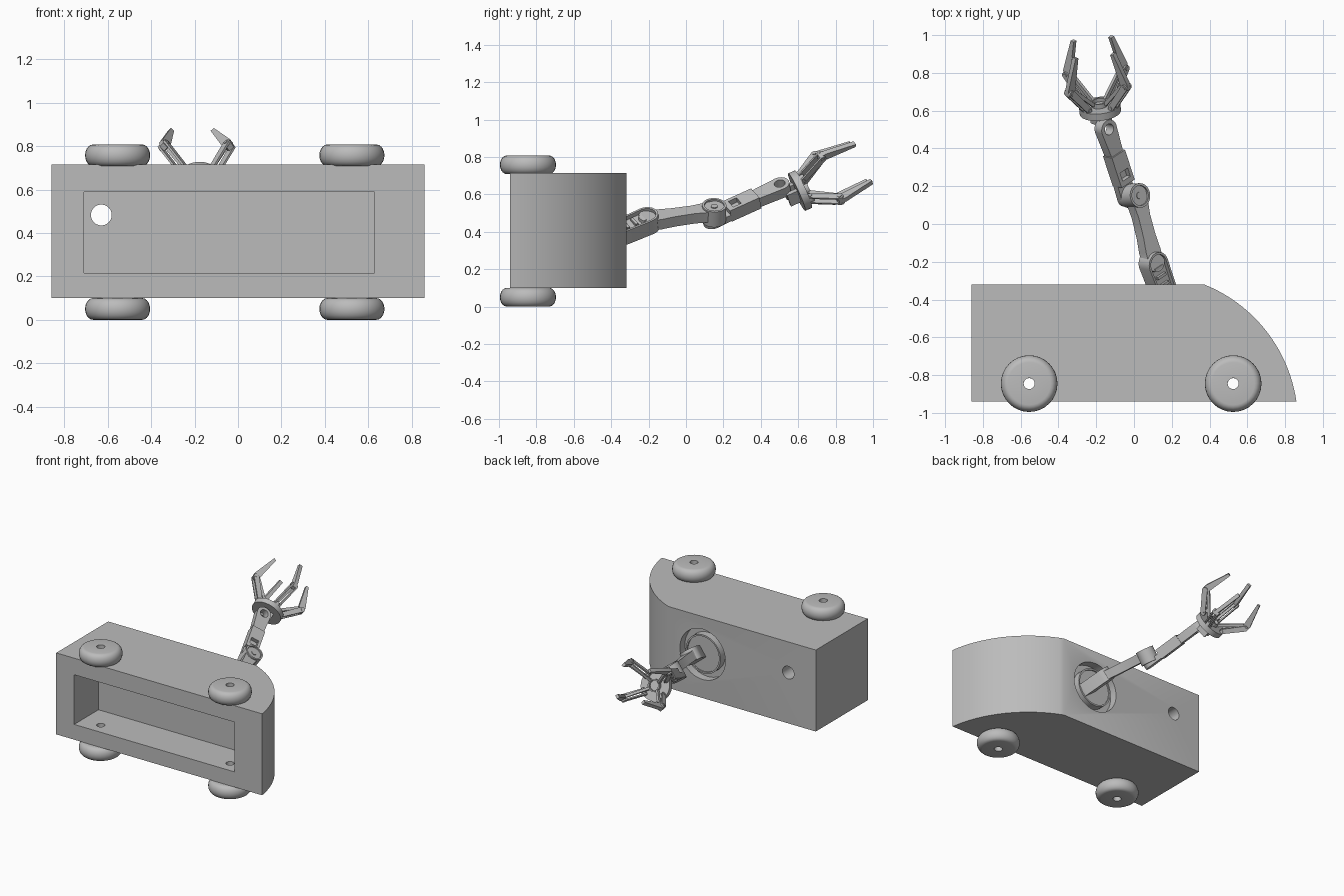
import bpy, bmesh, math
from mathutils import Vector, Matrix

cube = bpy.data.objects.get("Cube")
if cube:
    bpy.data.objects.remove(cube)

grey = bpy.data.materials.new("plain_grey")
grey.use_nodes = True
grey.diffuse_color = (0.5, 0.5, 0.5, 1)
grey.node_tree.nodes["Principled BSDF"].inputs["Base Color"].default_value = (0.5, 0.5, 0.5, 1)
parts = []


def finish(name, bm, matrix):
    bmesh.ops.recalc_face_normals(bm, faces=bm.faces)
    bmesh.ops.transform(bm, matrix=matrix, verts=bm.verts)
    mesh = bpy.data.meshes.new(name)
    bm.to_mesh(mesh)
    bm.free()
    mesh.materials.append(grey)
    obj = bpy.data.objects.new(name, mesh)
    bpy.context.collection.objects.link(obj)
    parts.append(obj)
    return obj


def prism(name, pts, matrix, z0, z1, rim=0, sink=0):
    """Extrude a profile; optionally sink the top face inside a rim."""
    bm = bmesh.new()
    low = [bm.verts.new((x, y, z0)) for x, y in pts]
    high = [bm.verts.new((x, y, z1)) for x, y in pts]
    bm.faces.new(low)
    top = bm.faces.new(high)
    for i in range(len(pts)):
        j = (i + 1) % len(pts)
        bm.faces.new((low[i], low[j], high[j], high[i]))
    bm.normal_update()
    if rim:
        bmesh.ops.inset_region(bm, faces=[top], thickness=rim)
        ret = bmesh.ops.extrude_discrete_faces(bm, faces=[top])
        for v in ret["faces"][0].verts:
            v.co.z -= sink
    return finish(name, bm, matrix)


def arc(cx, cy, r, a0, a1, n):
    angles = [math.radians(a0 + (a1 - a0) * i / n) for i in range(n + 1)]
    return [(cx + r * math.cos(a), cy + r * math.sin(a)) for a in angles]


def capsule(length, r0, r1):
    return arc(length, 0, r1, -90, 90, 14) + arc(0, 0, r0, 90, 270, 14)


def rect(x0, x1, y0, y1):
    return [(x0, y0), (x1, y0), (x1, y1), (x0, y1)]


def frame(a, b, n):
    """Local x runs from a to b, local z lies as close to n as possible."""
    x = (b - a).normalized()
    z = (n - x * n.dot(x)).normalized()
    m = Matrix((x, z.cross(x), z)).transposed().to_4x4()
    m.translation = a
    return m


def cylinder(name, a, b, r, sides=32, rim=0, sink=0):
    axis = b - a
    m = Matrix.Translation(a) @ axis.to_track_quat('Z', 'Y').to_matrix().to_4x4()
    return prism(name, arc(0, 0, r, 0, 360, sides)[:-1], m, 0, axis.length, rim, sink)


def cut(obj, cutter):
    cutter.hide_render = True
    mod = obj.modifiers.new("cut", 'BOOLEAN')
    mod.operation = 'DIFFERENCE'
    mod.solver = 'EXACT'
    mod.object = cutter
    bpy.context.view_layer.objects.active = obj
    bpy.ops.object.modifier_apply(modifier="cut")
    parts.remove(cutter)
    bpy.data.objects.remove(cutter)


V = Vector
WHEEL_X, WHEEL_Y = (-0.555, 0.525), -0.845

# Body with rounded nose
outline = [(-0.86, -0.32), (-0.86, -0.94)] + arc(0.079, -1.053, 0.789, 8.2, 68.4, 28)
body = prism("body", outline, Matrix(), 0.1, 0.715)

# Open front bay, cable hole, arm recess and axle holes
cut(body, prism("bay_cutter", rect(-0.71, 0.63, -1.0, -0.65), Matrix(), 0.215, 0.59))
cut(body, cylinder("cable_cutter", V((-0.63, -0.7, 0.483)), V((-0.63, -0.2, 0.483)), 0.048))
cut(body, cylinder("recess_cutter", V((0.085, -0.38, 0.43)), V((0.085, -0.2, 0.43)), 0.19, 48))
for x in WHEEL_X:
    cut(body, cylinder("axle_cutter", V((x, WHEEL_Y, 0)), V((x, WHEEL_Y, 1)), 0.029, 24))


# Wheels with rounded tread
def wheel(name, x, z):
    section = [(0.029, 0)] + [(0.113 + px, 0.05 + pz) for px, pz in
                              [(0.037 * c, 0.05 * s) for c, s in arc(0, 0, 1, -90, 90, 10)]] + [(0.029, 0.1)]
    bm = bmesh.new()
    verts = [bm.verts.new((r, 0, h)) for r, h in section]
    edges = [bm.edges.new((verts[i - 1], verts[i])) for i in range(len(verts))]
    bmesh.ops.spin(bm, geom=verts + edges, axis=(0, 0, 1), cent=(0, 0, 0),
                   angle=math.tau, steps=32, use_merge=True)
    bmesh.ops.remove_doubles(bm, verts=bm.verts, dist=0.0005)
    finish(name, bm, Matrix.Translation((x, WHEEL_Y, z)))


for end, x in zip(("rear", "front"), WHEEL_X):
    wheel(end + "_lower_wheel", x, 0)
    wheel(end + "_upper_wheel", x, 0.708)

# Turntable in the recess
cylinder("turntable", V((0.085, -0.39, 0.43)), V((0.085, -0.325, 0.43)), 0.145, 48, 0.012, 0.01)

# Shoulder, upper arm and elbow
hinge = V((0.58, 0, 0.81))
root, shoulder = V((0.15, -0.34, 0.40)), V((0.10, -0.20, 0.46))
elbow = V((0.01, 0.15, 0.51))
m = frame(root, shoulder, hinge)
prism("shoulder_bracket", capsule(0.15, 0.06, 0.065), m, -0.045, 0.045, 0.012, 0.025)
for i in range(3):
    prism("shoulder_rib", rect(0.02 + i * 0.05, 0.035 + i * 0.05, -0.03, 0.03), m, 0, 0.038)
m = frame(shoulder, elbow, hinge)
span = (elbow - shoulder).length
side = [(0.06, 0.048), (0.14, 0.04), (0.25, 0.038), (0.31, 0.045)]
arm_shape = ([(x, -y) for x, y in side] + arc(span, 0, 0.06, -60, 60, 12)
             + side[::-1] + arc(0, 0, 0.055, 60, 300, 16))
prism("upper_arm", arm_shape, m, -0.035, 0.03)
up = m.to_3x3() @ V((0, 0, 1))
cylinder("elbow_disc", elbow - up * 0.06, elbow + up * 0.04, 0.065, 32, 0.012, 0.015)
cylinder("elbow_pin", elbow, elbow + up * 0.035, 0.018, 16)

# Forearm blocks and wrist
start, wrist = V((-0.03, 0.14, 0.47)), V((-0.15, 0.505, 0.635))
m = frame(start, wrist, hinge)
span = (wrist - start).length
prism("forearm_lower_plate", capsule(0.16, 0.052, 0.045), m, -0.03, 0.01)
block = prism("forearm_block", rect(0.09, 0.27, -0.048, 0.048), m, -0.035, 0.04)
cut(block, prism("slot_cutter", rect(0.12, 0.17, -0.028, 0.028), m, -0.1, 0.1))
link = prism("wrist_link", capsule(span - 0.25, 0.04, 0.052), m @ Matrix.Translation((0.25, 0, 0)),
             -0.03, 0.03)
cut(link, prism("wrist_cutter", arc(span, 0, 0.03, 0, 360, 24)[:-1], m, -0.1, 0.1))

# Palm
palm = V((-0.18, 0.61, 0.62))
u = V((0.994, 0.11, 0)).normalized()
d = V((-0.1, 0.905, 0.413)).normalized()
v = u.cross(d).normalized()
cylinder("palm_disc", palm - d * 0.02, palm + d * 0.02, 0.11, 40)
cylinder("palm_hub", palm + d * 0.01, palm + d * 0.045, 0.045, 24, 0.01, 0.02)
m = frame(palm - d * 0.07, palm, hinge)
for y in (-0.03, 0.03):
    prism("wrist_fork", rect(-0.01, 0.06, y - 0.012, y + 0.012), m, -0.04, 0.04)

# Four jointed fingers
for su in (-1, 1):
    for sv in (-1, 1):
        def at(a, b, h):
            return palm + u * (su * a) + v * (sv * b) + d * h
        base, knuckle, tip = at(0.07, 0.06, 0.03), at(0.15, 0.125, 0.165), at(0.10, 0.11, 0.36)
        radial = (u * (su * 0.15) + v * (sv * 0.125)).normalized()
        pin = d.cross(radial).normalized()
        # Proximal side plates, inner drive rod and pins
        m = frame(base, knuckle, pin)
        reach = (knuckle - base).length
        for z in (-0.024, 0.014):
            prism("finger_side_plate", capsule(reach, 0.017, 0.019), m, z, z + 0.01)
        inner = at(0.035, 0.03, 0.04)
        rod = frame(inner, knuckle - radial * 0.03, pin)
        prism("finger_rod", capsule((knuckle - radial * 0.03 - inner).length, 0.01, 0.01),
              rod, -0.009, 0.009)
        for p in (base, knuckle):
            cylinder("finger_pin", p - pin * 0.028, p + pin * 0.028, 0.01, 16)
        cylinder("finger_mount", base - d * 0.03, base + d * 0.012, 0.018, 16)
        # Tapered fingertip
        m = frame(knuckle, tip, pin)
        reach = (tip - knuckle).length
        claw = [(-0.018, -0.014), (0.02, -0.024), (reach, -0.010),
                (reach, 0.010), (0.02, 0.024), (-0.018, 0.014)]
        prism("fingertip", claw, m, -0.013, 0.013)

# Smooth the curved sides, keep the edges crisp
bpy.ops.object.select_all(action='DESELECT')
for obj in parts:
    obj.select_set(True)
bpy.context.view_layer.objects.active = parts[0]
bpy.ops.object.shade_smooth_by_angle(angle=math.radians(30))
